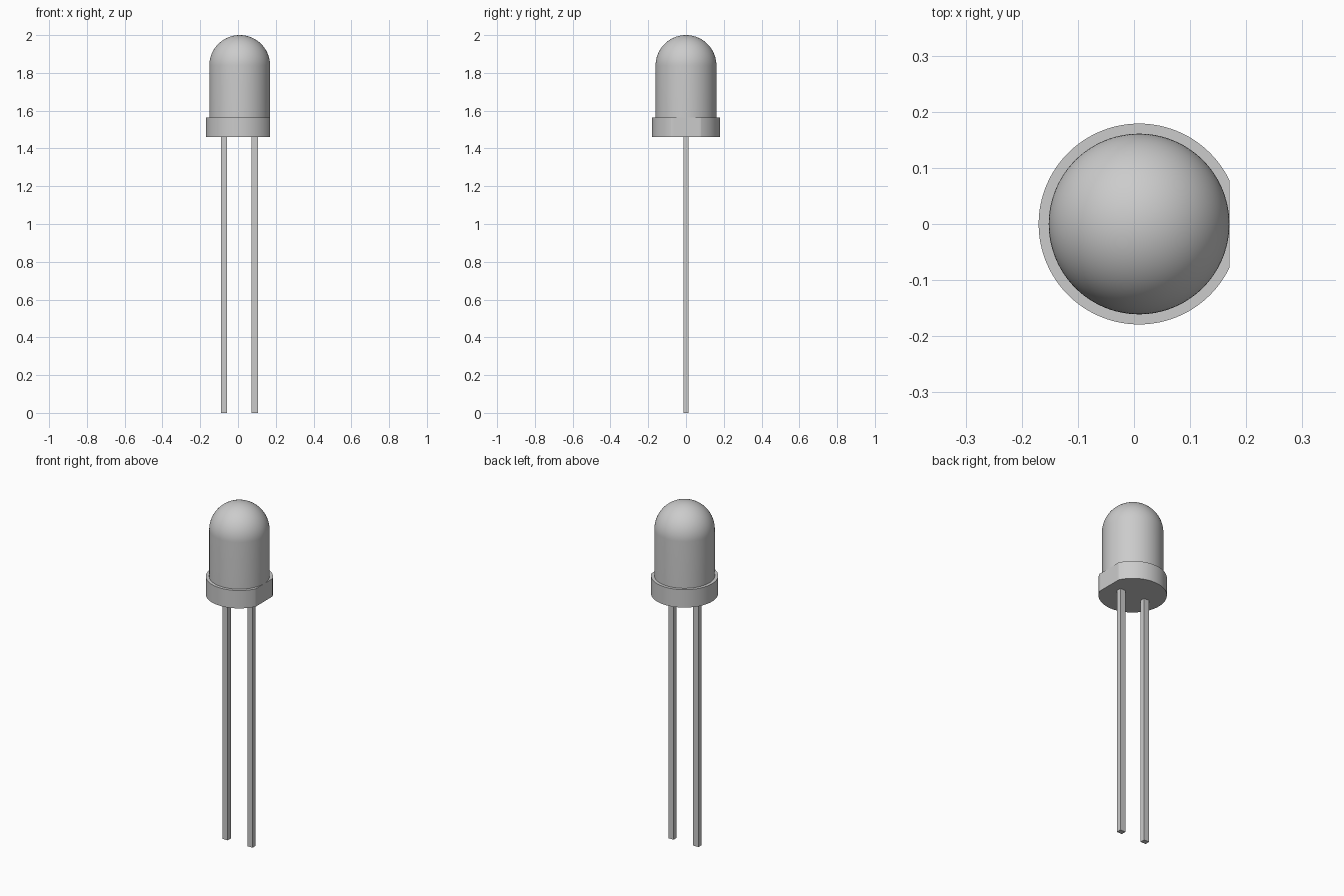
import bpy, bmesh, math

cube = bpy.data.objects.get("Cube")
if cube:
    bpy.data.objects.remove(cube, do_unlink=True)

CX = 0.009             # axis of the round body
BODY_R, RIM_R = 0.161, 0.179
BASE_Z, RIM_Z, TOP_Z = 1.46, 1.565, 2.0
FLAT_X = CX + BODY_R   # flat side of the rim, tangent to the body

grey = bpy.data.materials.new("plain grey")
grey.use_nodes = True
colour = (0.6, 0.6, 0.6, 1)
grey.diffuse_color = colour
grey.node_tree.nodes["Principled BSDF"].inputs["Base Color"].default_value = colour


def make_object(name, bm, smooth=False):
    bmesh.ops.recalc_face_normals(bm, faces=bm.faces)
    mesh = bpy.data.meshes.new(name)
    bm.to_mesh(mesh)
    bm.free()
    mesh.materials.append(grey)
    obj = bpy.data.objects.new(name, mesh)
    bpy.context.collection.objects.link(obj)
    if smooth:
        bpy.ops.object.select_all(action="DESELECT")
        obj.select_set(True)
        bpy.context.view_layer.objects.active = obj
        bpy.ops.object.shade_smooth_by_angle(angle=math.radians(30))
    return obj


def lathe(profile, steps=96):
    """Spin (radius, z) points about the body axis."""
    bm = bmesh.new()
    verts = [bm.verts.new((CX + r, 0, z)) for r, z in profile]
    edges = [bm.edges.new(pair) for pair in zip(verts, verts[1:])]
    bmesh.ops.spin(bm, geom=verts + edges, cent=(CX, 0, 0), axis=(0, 0, 1),
                   angle=math.tau, steps=steps)
    bmesh.ops.remove_doubles(bm, verts=bm.verts, dist=1e-5)
    return bm


# Domed body: cylinder with a hemispherical top
dome_z = TOP_Z - BODY_R
arc = [i * math.pi / 48 for i in range(25)]
profile = [(BODY_R, RIM_Z)]
profile += [(BODY_R * math.cos(a), dome_z + BODY_R * math.sin(a)) for a in arc]
make_object("domed_body", lathe(profile), smooth=True)

# Rim: short disc with one side cut flat
bm = lathe([(0, BASE_Z), (RIM_R, BASE_Z), (RIM_R, RIM_Z), (0, RIM_Z)])
cut = bmesh.ops.bisect_plane(bm, geom=bm.verts[:] + bm.edges[:] + bm.faces[:],
                             plane_co=(FLAT_X, 0, 0), plane_no=(1, 0, 0),
                             clear_outer=True)
rim_edges = [e for e in cut["geom_cut"] if isinstance(e, bmesh.types.BMEdge)]
bmesh.ops.holes_fill(bm, edges=[e for e in bm.edges if e.is_boundary], sides=0)
make_object("base_rim", bm, smooth=True)

# Two straight leads
for name, side in (("right_lead", -1), ("left_lead", 1)):
    bm = bmesh.new()
    bmesh.ops.create_cube(bm, size=1)
    bmesh.ops.scale(bm, vec=(0.034, 0.029, BASE_Z), verts=bm.verts)
    bmesh.ops.translate(bm, vec=(CX - 0.002 + side * 0.081, 0, BASE_Z / 2), verts=bm.verts)
    make_object(name, bm)
